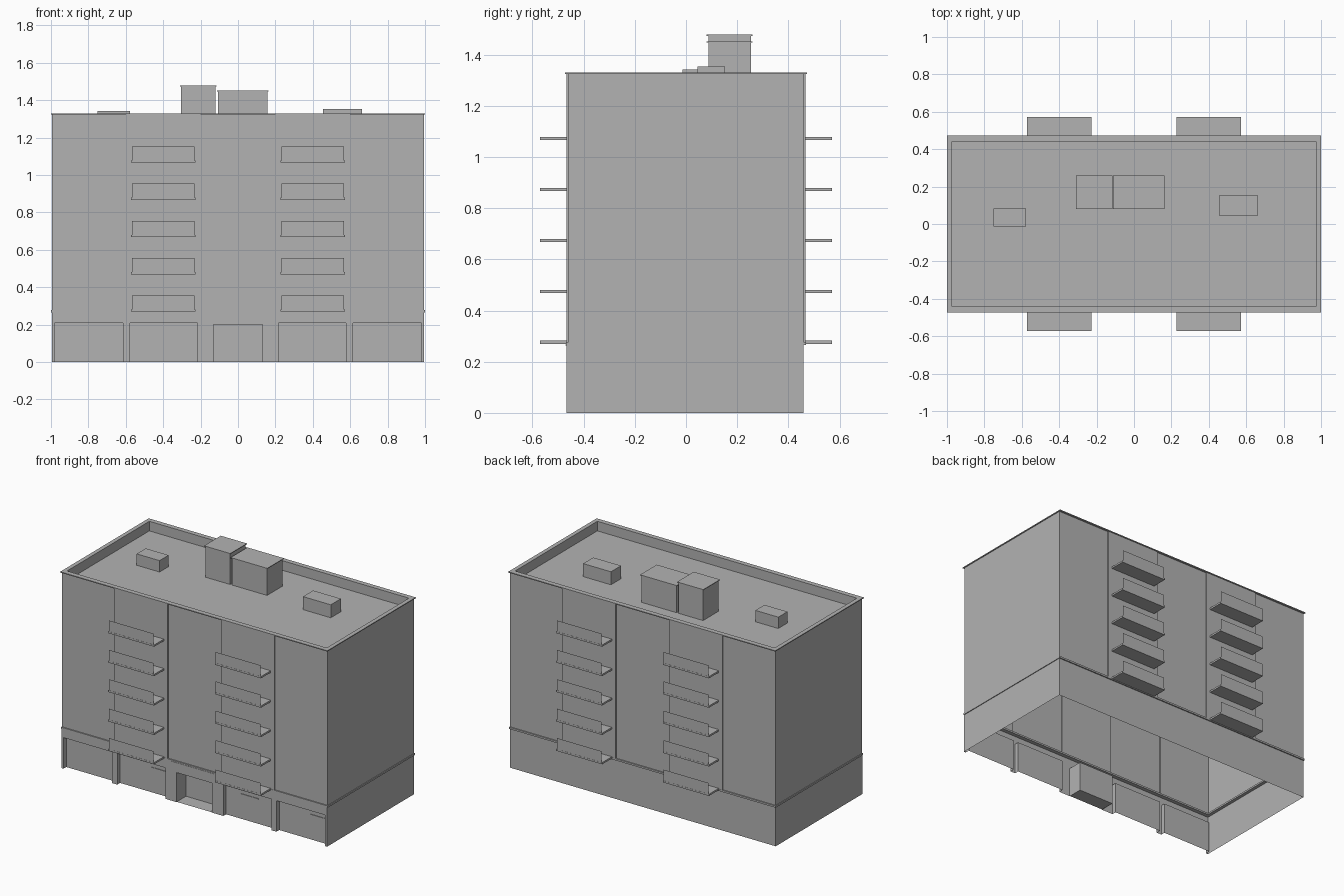
import bpy, bmesh

if "Cube" in bpy.data.objects:
    bpy.data.objects.remove(bpy.data.objects["Cube"])

gray = bpy.data.materials.new("plain_gray")
gray.use_nodes = True
COLOR = (0.45, 0.45, 0.45, 1)
gray.diffuse_color = COLOR
gray.node_tree.nodes["Principled BSDF"].inputs["Base Color"].default_value = COLOR

# Main dimensions
WX, WY, REC = 0.994, 0.467, 0.46      # side walls, projecting bays, recessed panels
LEDGE, FLOOR2, ROOF, TOP = 0.265, 0.277, 1.265, 1.33


def finish(name, bm):
    mesh = bpy.data.meshes.new(name)
    bm.to_mesh(mesh)
    bm.free()
    mesh.materials.append(gray)
    obj = bpy.data.objects.new(name, mesh)
    bpy.context.collection.objects.link(obj)
    return obj


def quad(bm, *pts):
    bm.faces.new([bm.verts.new(p) for p in pts])


def wall(bm, a, b, z0, z1):
    """Vertical sheet from plan point a to b, facing right of travel."""
    quad(bm, (*a, z0), (*b, z0), (*b, z1), (*a, z1))


def flat(bm, x0, x1, y0, y1, z):
    quad(bm, (x0, y0, z), (x1, y0, z), (x1, y1, z), (x0, y1, z))


def add_box(bm, x0, x1, y0, y1, z0, z1):
    v = [bm.verts.new((x, y, z)) for z in (z0, z1)
         for x, y in ((x0, y0), (x1, y0), (x1, y1), (x0, y1))]
    bm.faces.new(v[3::-1])
    bm.faces.new(v[4:])
    for i in range(4):
        j = (i + 1) % 4
        bm.faces.new((v[i], v[j], v[j + 4], v[i + 4]))


def box(name, *dims):
    bm = bmesh.new()
    add_box(bm, *dims)
    return finish(name, bm)


def rectangle(x, y):
    return [(-x, -y), (x, -y), (x, y), (-x, y)]


def ring(name, outer, inner, z0, z1):
    """Flat rectangular frame."""
    bm = bmesh.new()
    for i in range(4):
        j = (i + 1) % 4
        wall(bm, outer[i], outer[j], z0, z1)
        wall(bm, inner[j], inner[i], z0, z1)
        for z, (a, b, c, d) in ((z1, (outer[i], outer[j], inner[j], inner[i])),
                                (z0, (inner[i], inner[j], outer[j], outer[i]))):
            quad(bm, (*a, z), (*b, z), (*c, z), (*d, z))
    bmesh.ops.remove_doubles(bm, verts=bm.verts, dist=1e-5)
    return finish(name, bm)


# Upper walls: stepped outline, balcony bays project from the panels
front = [(-WX, -REC)]
for c in (-0.4, 0.4):
    l, r = c - 0.2, c + 0.2
    front += [(l, -REC), (l, -WY), (r, -WY), (r, -REC)]
front.append((WX, -REC))
outline = front + [(-x, -y) for x, y in front]
bm = bmesh.new()
for a, b in zip(outline, outline[1:] + outline[:1]):
    wall(bm, a, b, FLOOR2, TOP - 0.006)
bmesh.ops.remove_doubles(bm, verts=bm.verts, dist=1e-5)
finish("upper_walls", bm)

# Ledge above the ground floor and coping around the roof
inner = rectangle(0.972, 0.44)
ring("floor_ledge", rectangle(0.999, 0.468), inner, LEDGE, FLOOR2)
ring("parapet_coping", rectangle(1.0, 0.473), inner, TOP - 0.006, TOP)

# Sunken roof with inner parapet faces
bm = bmesh.new()
for i in range(4):
    wall(bm, inner[(i + 1) % 4], inner[i], ROOF, TOP - 0.006)
flat(bm, -0.972, 0.972, -0.44, 0.44, ROOF)
finish("roof", bm)

# Ground floor: plain sides and back, front with recessed openings
bm = bmesh.new()
wall(bm, (WX, -WY), (WX, REC), 0, LEDGE)
wall(bm, (WX, REC), (-WX, REC), 0, LEDGE)
wall(bm, (-WX, REC), (-WX, -WY), 0, LEDGE)
openings = [(-0.98, -0.615, 0.21, 0.03), (-0.577, -0.217, 0.21, 0.03),
            (-0.132, 0.132, 0.2, 0.1),
            (0.217, 0.577, 0.21, 0.03), (0.615, 0.98, 0.21, 0.03)]
edge = -WX
for x0, x1, h, depth in openings:
    back = -WY + depth
    wall(bm, (edge, -WY), (x0, -WY), 0, LEDGE)        # pier
    wall(bm, (x0, -WY), (x1, -WY), h, LEDGE)          # header
    wall(bm, (x0, -WY), (x0, back), 0, h)             # jambs
    wall(bm, (x1, back), (x1, -WY), 0, h)
    wall(bm, (x0, back), (x1, back), 0, h)            # recessed front
    quad(bm, (x0, back, h), (x1, back, h), (x1, -WY, h), (x0, -WY, h))
    if depth > 0.05:
        flat(bm, x0, x1, -WY, back, 0.002)            # entrance floor
    edge = x1
wall(bm, (edge, -WY), (WX, -WY), 0, LEDGE)
finish("ground_floor", bm)

# Thin handles on the shop fronts and the entrance door
for i, (x, z, y) in enumerate([(-0.283, 0.168, -0.437), (0, 0.158, -0.367),
                               (0.395, 0.168, -0.437), (0.914, 0.168, -0.437)]):
    box(f"handle_{i + 1}", x - 0.063, x + 0.063, y - 0.004, y, z - 0.003, z + 0.003)
box("entrance_trim", -0.18, 0.18, -0.47, -WY, 0.263, 0.268)

# Balconies: slab with a thin front screen, on front and back
for side, s in (("front", -1), ("back", 1)):
    bm = bmesh.new()
    for c in (-0.4, 0.4):
        for level in range(5):
            z = 0.27 + level * 0.199
            y0, y1 = sorted((s * WY, s * 0.571))
            add_box(bm, c - 0.172, c + 0.172, y0, y1, z, z + 0.012)
            ends = [(c - 0.168, s * 0.57), (c + 0.168, s * 0.57)]
            wall(bm, *ends[::-s], z + 0.012, z + 0.087)
    finish(f"{side}_balconies", bm)

# Rooftop stair and lift housings with caps, and two vent boxes
for name, x0, x1, top in (("lift_housing", -0.306, -0.12, 1.478),
                          ("stair_housing", -0.107, 0.157, 1.452)):
    box(name, x0, x1, 0.087, 0.254, ROOF, top - 0.005)
    box(name + "_cap", x0 - 0.005, x1 + 0.005, 0.081, 0.26, top - 0.005, top)
box("left_vent", 0.455, 0.663, 0.045, 0.153, ROOF, 1.353)
box("right_vent", -0.75, -0.578, -0.013, 0.084, ROOF, 1.342)
